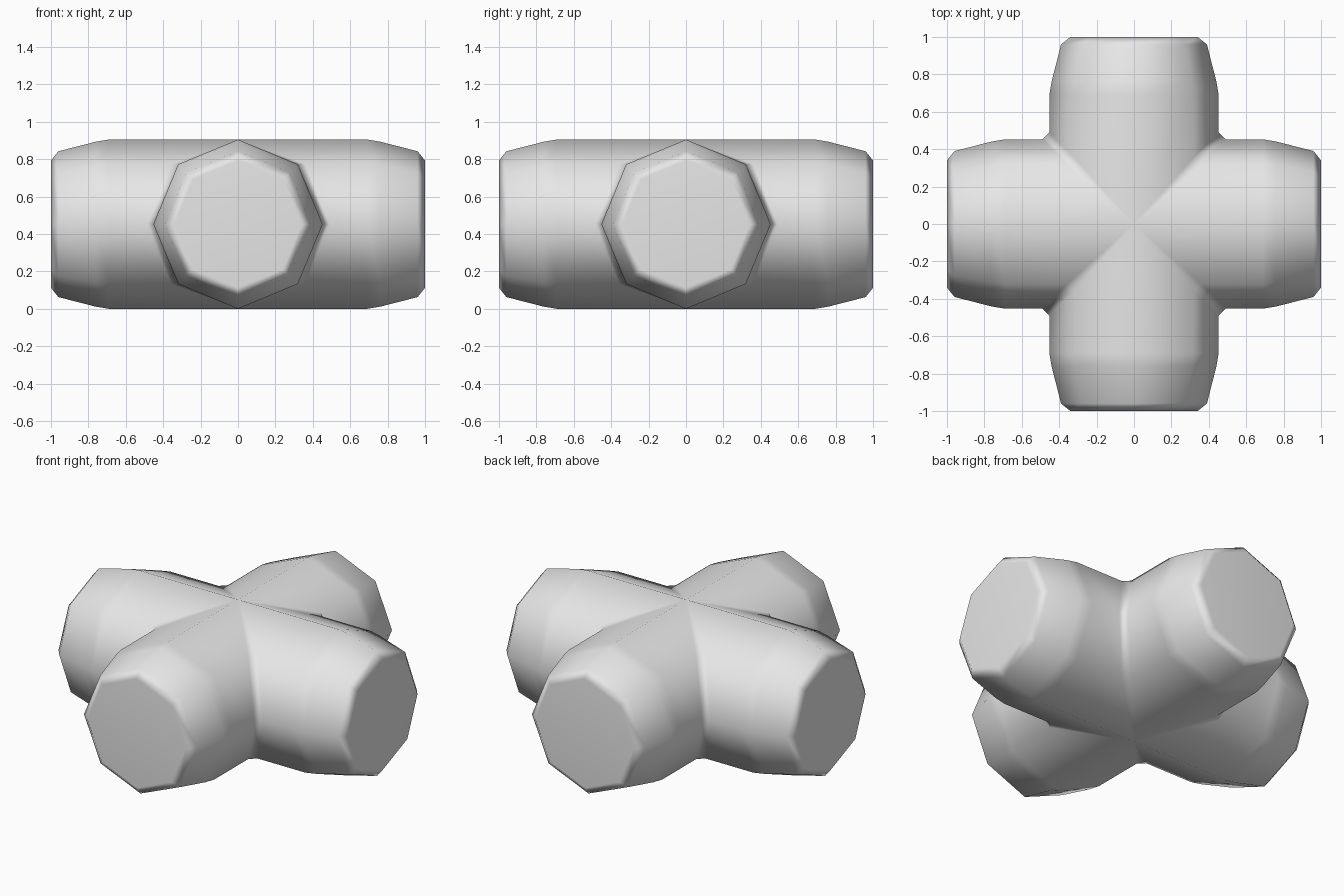
import bpy, bmesh
from math import cos, sin, pi
from mathutils import Matrix, Vector

cube = bpy.data.objects.get("Cube")
if cube:
    bpy.data.objects.remove(cube, do_unlink=True)

SIDES, RADIUS, FILLET = 8, 0.4525, 0.038
# distance along the arm, radius: straight pipe, taper, rounded lip
PROFILE = [(0.69, RADIUS), (0.76, 0.441), (0.96, 0.39), (1.0, 0.34)]

grey = bpy.data.materials.new("plain grey")
grey.use_nodes = True
colour = (0.8, 0.8, 0.8, 1)
grey.diffuse_color = colour
grey.node_tree.nodes["Principled BSDF"].inputs["Base Color"].default_value = colour

bm = bmesh.new()
roots = []

# Four octagonal arms, each mitred against its neighbours
for k in range(4):
    turn = Matrix.Rotation(k * pi / 2, 3, "Z")

    def ring(points):
        return [bm.verts.new(turn @ Vector(p)) for p in points]

    section = [(cos(2 * pi * i / SIDES), sin(2 * pi * i / SIDES)) for i in range(SIDES)]
    root = ring([(abs(c) * RADIUS + (FILLET if abs(c) > 0.01 else 0),
                  c * RADIUS, s * RADIUS) for c, s in section])
    rings = [root] + [ring([(x, c * r, s * r) for c, s in section]) for x, r in PROFILE]
    for a, b in zip(rings, rings[1:]):
        for i in range(SIDES):
            j = (i + 1) % SIDES
            bm.faces.new((a[i], a[j], b[j], b[i]))
    bm.faces.new(rings[-1])
    roots.append(root)

# Narrow chamfers in the four inner corners, closing to a point above and below
half = SIDES // 2
for k in range(4):
    here, there = roots[k], roots[(k + 1) % 4]
    for i in range(-2, 2):
        a, b = here[i], here[i + 1]
        c, d = there[(half - i - 1) % SIDES], there[(half - i) % SIDES]
        bm.faces.new((a, b, c, d))

bmesh.ops.remove_doubles(bm, verts=bm.verts, dist=0.0005)
bmesh.ops.recalc_face_normals(bm, faces=bm.faces)
for f in bm.faces:
    f.smooth = True

mesh = bpy.data.meshes.new("pipe_cross")
bm.to_mesh(mesh)
bm.free()
mesh.materials.append(grey)
pipe = bpy.data.objects.new("pipe_cross", mesh)
pipe.location.z = RADIUS
bpy.context.collection.objects.link(pipe)

# Large faces keep flat shading, narrow ones blend between them
weighted = pipe.modifiers.new("weighted normals", "WEIGHTED_NORMAL")
weighted.weight = 50
